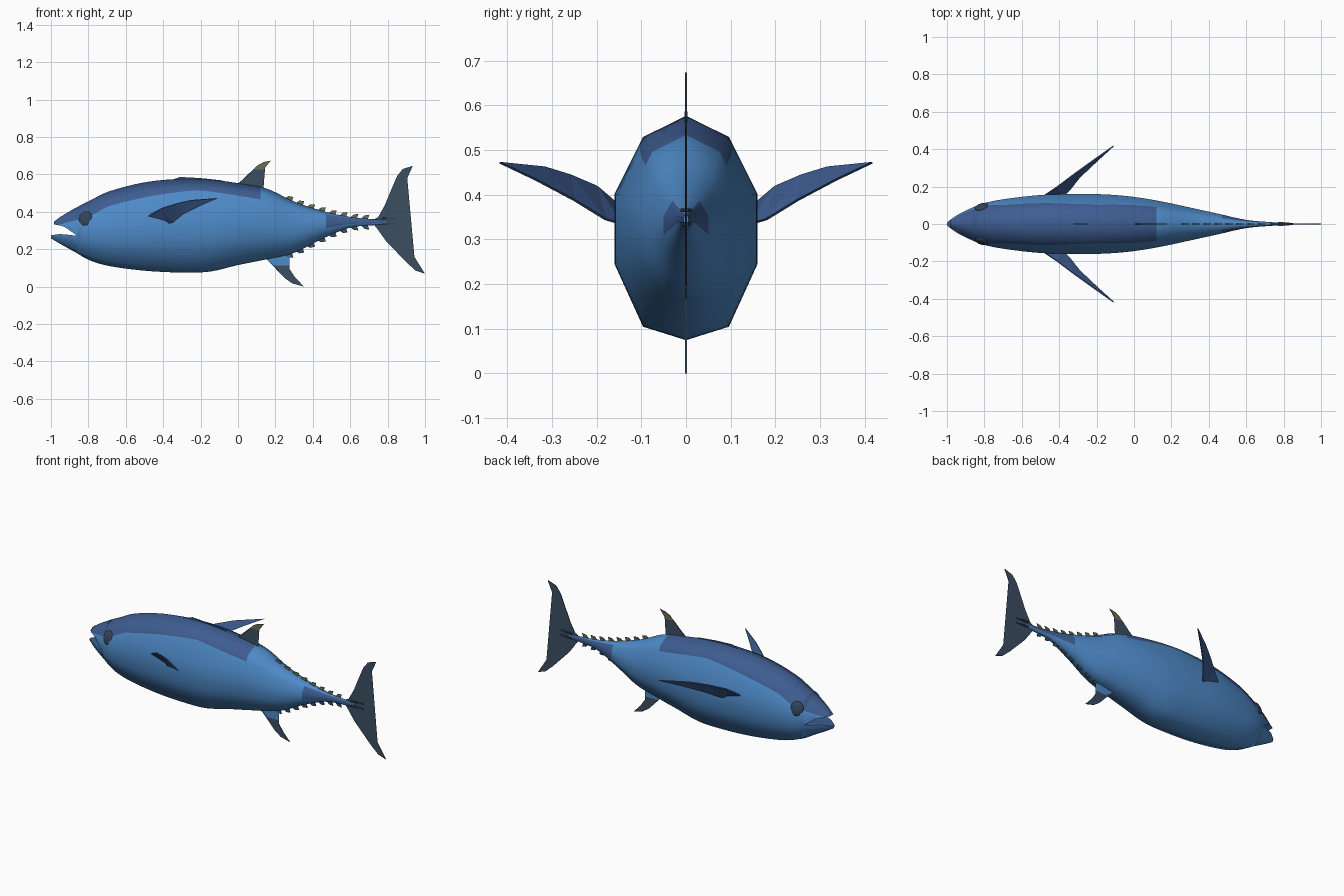
import bpy, bmesh, math
from mathutils import Vector

if "Cube" in bpy.data.objects:
    bpy.data.objects.remove(bpy.data.objects["Cube"])


def mat(name, rgb):
    m = bpy.data.materials.new(name)
    lin = [(c / 255 / 12.92) if c < 11 else ((c / 255 + 0.055) / 1.055) ** 2.4 for c in rgb]
    m.diffuse_color = (*lin, 1)
    m.use_nodes = True
    m.node_tree.nodes["Principled BSDF"].inputs["Base Color"].default_value = m.diffuse_color
    return m


BLUE = mat("body blue", (78, 138, 200))
NAVY = mat("back dark blue", (62, 93, 145))
GREY = mat("fin grey blue", (60, 78, 97))
OLIVE = mat("finlet olive", (104, 110, 84))
EYE = mat("eye dark grey", (50, 68, 88))

# Body stations: x, top z, bottom z, half width
ST = [(-1, .335, .258, .008), (-.95, .372, .228, .045), (-.86, .425, .178, .09),
      (-.8, .455, .143, .112), (-.7, .505, .112, .132), (-.5, .557, .085, .155),
      (-.3, .576, .075, .16), (-.15, .572, .080, .158), (0, .553, .115, .145),
      (.15, .525, .145, .12), (.3, .455, .18, .088), (.45, .405, .255, .055),
      (.6, .372, .315, .022), (.73, .36, .328, .010), (.79, .356, .334, .006)]


def body_at(x, k):
    """Smooth interpolation of column k of the stations."""
    n = len(ST)
    i = max(j for j in range(n - 1) if ST[j][0] <= x + 1e-9)
    slope = lambda a, b: (ST[b][k] - ST[a][k]) / (ST[b][0] - ST[a][0])
    m0, m1 = slope(max(i - 1, 0), i + 1), slope(i, min(i + 2, n - 1))
    h = ST[i + 1][0] - ST[i][0]
    t = (x - ST[i][0]) / h
    return ((2*t**3 - 3*t*t + 1) * ST[i][k] + (t**3 - 2*t*t + t) * h * m0
            + (3*t*t - 2*t**3) * ST[i + 1][k] + (t**3 - t*t) * h * m1)


def lerp_list(pts, x):
    if x <= pts[0][0]:
        return pts[0][1]
    for (a, u), (b, v) in zip(pts, pts[1:]):
        if x <= b:
            return u + (v - u) * (x - a) / (b - a)
    return pts[-1][1]


def ring(x, lo=-9, hi=9):
    """Ten-sided section with one extra point a side on the paint line."""
    top, bot, w = (body_at(x, k) for k in (1, 2, 3))
    tp = lerp_list([(-.82, .72), (-.7, .80), (-.5, .83), (-.2, .88), (.1, .83)], x)
    half = [(1, 0), (.905, .6), (tp, .6 + .4 * (.905 - tp) / .255),
            (.65, 1), (.34, 1), (.06, .6), (0, 0)]
    pts = [(t, f) for t, f in half] + [(t, -f) for t, f in half[-2:0:-1]]
    return [(x, f * w, min(max(bot + t * (top - bot), lo), hi)) for t, f in pts]


def finish(bm, name, mats):
    bmesh.ops.recalc_face_normals(bm, faces=bm.faces[:])
    me = bpy.data.meshes.new(name)
    bm.to_mesh(me)
    bm.free()
    for m in mats:
        me.materials.append(m)
    ob = bpy.data.objects.new(name, me)
    bpy.context.collection.objects.link(ob)
    return ob


def loft(name, rings, angle):
    bm = bmesh.new()
    vs = [[bm.verts.new(p) for p in r] for r in rings]
    n = len(vs[0])
    for a, b in zip(vs, vs[1:]):
        xm = (a[0].co.x + b[0].co.x) / 2
        for j in range(n):
            f = bm.faces.new((a[j], a[(j + 1) % n], b[(j + 1) % n], b[j]))
            row = min(j, n - 1 - j)
            dark = (xm < .12 and row < 2) or (xm > .47 and row in (1, 2, 3))
            f.material_index = int(dark)
            f.smooth = True
    bm.faces.new(vs[0])
    bm.faces.new(vs[-1])
    ob = finish(bm, name, (BLUE, NAVY))
    bpy.ops.object.select_all(action='DESELECT')
    ob.select_set(True)
    bpy.context.view_layer.objects.active = ob
    bpy.ops.object.shade_smooth_by_angle(angle=math.radians(angle))
    return ob


def span(a, b, n):
    return [a + (b - a) * i / n for i in range(n + 1)]


# Main body
xs = span(-.86, .12, 30) + span(.12, .47, 10)[1:] + span(.47, .79, 10)[1:]
loft("body", [ring(x) for x in xs], 65)

# Jaws, separated by the open mouth
upper = [(-.985, .333), (-.93, .322), (-.86, .272)]
lower = [(-1, .274), (-.95, .281), (-.86, .272)]
loft("upper_jaw", [ring(x, lo=lerp_list(upper, x)) for x in span(-.985, -.86, 6)], 65)
loft("lower_jaw", [ring(x, hi=lerp_list(lower, x)) for x in span(-1, -.86, 6)], 65)


def fin(name, outline, mats, split=None, thick=.004):
    """Thin plate from an x-z outline (or xyz); above the split height it takes mats[1]."""
    bm = bmesh.new()
    pts = [Vector((p[0], 0, p[1])) if len(p) == 2 else Vector(p) for p in outline]
    bm.faces.new([bm.verts.new(p) for p in pts])
    bmesh.ops.triangulate(bm, faces=bm.faces[:])
    if split:
        bmesh.ops.bisect_plane(bm, geom=bm.verts[:] + bm.edges[:] + bm.faces[:],
                               plane_co=(0, 0, split), plane_no=(0, 0, 1))
        for f in bm.faces:
            f.material_index = int(f.calc_center_median().z > split)
    ob = finish(bm, name, mats)
    s = ob.modifiers.new("thickness", 'SOLIDIFY')
    s.thickness, s.offset = thick, 0
    return ob


# Tail fin
fin("tail_fin", [(.71, .35), (.75, .372), (.785, .435), (.82, .52), (.85, .59), (.88, .628),
                 (.935, .646), (.905, .58), (.88, .50), (.862, .42), (.852, .36), (.854, .31),
                 (.872, .27), (.91, .21), (.955, .14), (1.0, .068), (.95, .085), (.90, .13),
                 (.85, .185), (.79, .245), (.74, .315)], [GREY])

# Tail keels
for z in (.335, .365):
    fin("tail_keel", [(.77, -.012, z), (.85, -.005, z), (.85, .005, z), (.77, .012, z)],
        [EYE], thick=.008)

# Second dorsal fin with olive tip, and the folded first dorsal
fin("dorsal_fin", [(-.01, .54), (.03, .565), (.07, .605), (.105, .648), (.135, .665),
                   (.176, .674), (.145, .635), (.122, .595), (.115, .56), (.135, .51)],
    [GREY, OLIVE], split=.625)
fin("folded_dorsal_fin", [(-.37, .565), (-.31, .586), (-.2, .58), (-.08, .567), (-.08, .55)],
    [NAVY], thick=.006)

# Anal fin, blue at its root
fin("anal_fin", [(.14, .16), (.185, .125), (.215, .085), (.25, .045), (.29, .017), (.352, .0),
                 (.305, .05), (.275, .095), (.255, .13), (.275, .19)],
    [GREY, BLUE], split=.112)

# Finlets along the back and belly
for i in range(8):
    x = .25 + i * .058
    for k, s in ((1, 1), (2, -1)):
        z0, z1 = body_at(x, k), body_at(x + .045, k)
        fin("upper_finlet" if s > 0 else "lower_finlet",
            [(x, z0 - s * .006), (x + .02, (z0 + z1) / 2 + s * .016),
             (x + .046, z1 + s * .022), (x + .036, z1 - s * .008)], [OLIVE if s > 0 else GREY])

# Pectoral fins and eyes, mirrored left and right
PEC = [(-.485, .150, .375), (-.41, .20, .418), (-.33, .26, .444), (-.25, .318, .462),
       (-.11, .417, .472), (-.20, .335, .433), (-.29, .25, .388), (-.345, .18, .345),
       (-.38, .145, .335)]
for s, side in ((1, "left"), (-1, "right")):
    fin(side + "_pectoral_fin", [(x, y * s, z) for x, y, z in PEC], [NAVY], thick=.006)
    bpy.ops.mesh.primitive_uv_sphere_add(segments=20, ring_count=10, radius=1,
                                         location=(-.815, .091 * s, .363),
                                         rotation=(.3 * s, 0, .33 * s))
    eye = bpy.context.object
    eye.name = side + "_eye"
    eye.scale = (.038, .016, .042)
    eye.data.materials.append(EYE)
    bpy.ops.object.shade_smooth()
